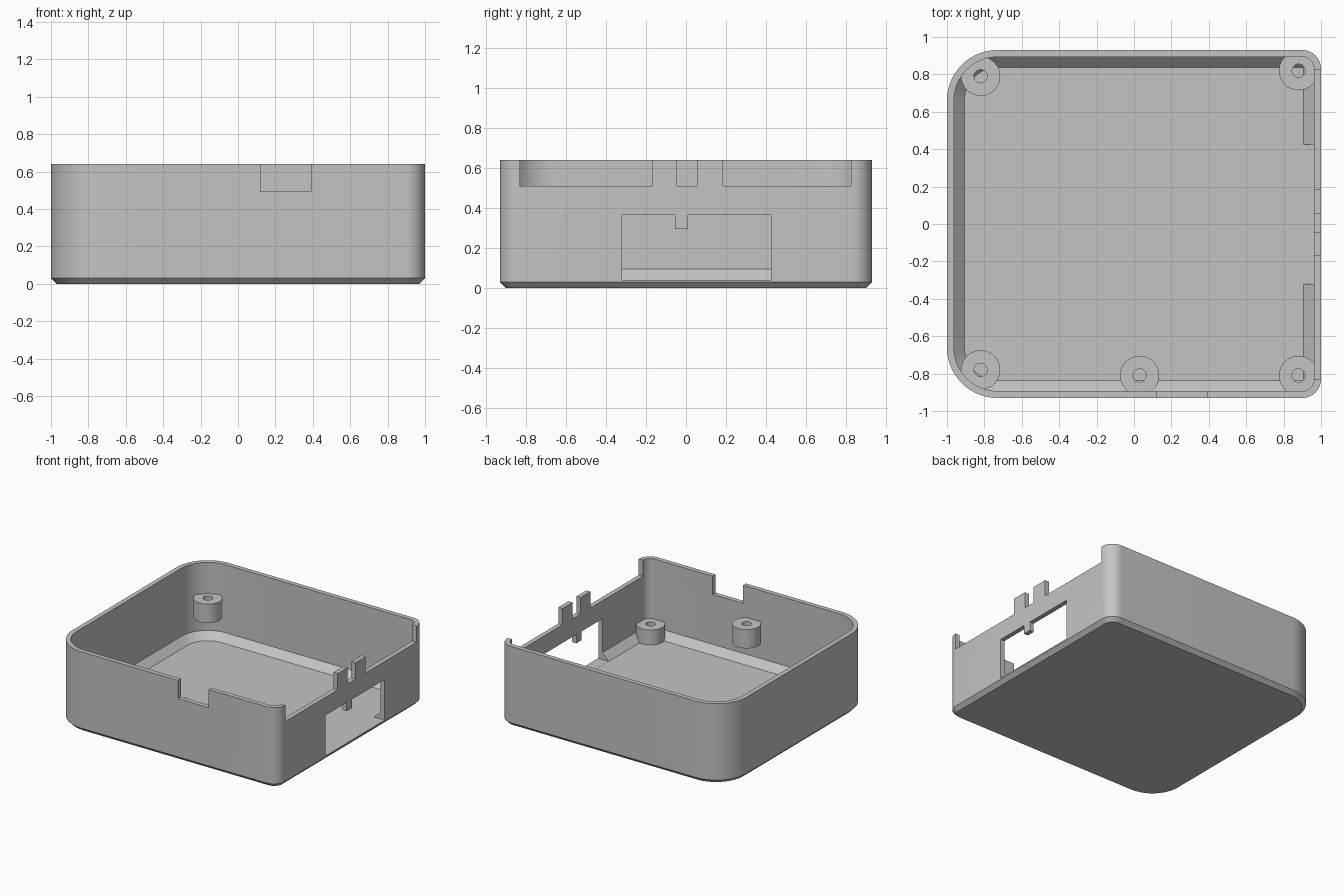
import bpy, bmesh, math

cube = bpy.data.objects.get("Cube")
if cube:
    bpy.data.objects.remove(cube, do_unlink=True)

HALF_X, HALF_Y, HEIGHT = 1.0, 0.93, 0.64
WALL, FLOOR, FILLET = 0.037, 0.04, 0.056

grey = bpy.data.materials.new("light grey plastic")
grey.use_nodes = True
colour = (0.55, 0.55, 0.55, 1)
grey.diffuse_color = colour
grey.node_tree.nodes["Principled BSDF"].inputs["Base Color"].default_value = colour


def outline(inset, z, steps=16):
    """Rounded rectangle: wide corners at -x, tight corners at +x."""
    points = []
    for i, (sx, sy) in enumerate([(1, 1), (-1, 1), (-1, -1), (1, -1)]):
        radius = 0.1 if sx > 0 else 0.27
        cx, cy = sx * (HALF_X - radius), sy * (HALF_Y - radius)
        r = radius - inset
        for k in range(steps + 1):
            a = math.pi / 2 * (i + k / steps)
            points.append((cx + r * math.cos(a), cy + r * math.sin(a), z))
    return points


def circle(x, y, r, z, steps=40):
    angles = [2 * math.pi * k / steps for k in range(steps)]
    return [(x + r * math.cos(a), y + r * math.sin(a), z) for a in angles]


def loft(name, rings, closed=False):
    """Skin a list of rings; cap the ends, or join last to first."""
    bm = bmesh.new()
    loops = [[bm.verts.new(p) for p in ring] for ring in rings]
    n = len(loops[0])
    pairs = list(zip(loops, loops[1:]))
    if closed:
        pairs.append((loops[-1], loops[0]))
    else:
        bm.faces.new(loops[0][::-1])
        bm.faces.new(loops[-1])
    for a, b in pairs:
        for k in range(n):
            m = (k + 1) % n
            bm.faces.new((a[k], a[m], b[m], b[k]))
    bmesh.ops.recalc_face_normals(bm, faces=bm.faces)
    mesh = bpy.data.meshes.new(name)
    bm.to_mesh(mesh)
    bm.free()
    obj = bpy.data.objects.new(name, mesh)
    bpy.context.collection.objects.link(obj)
    mesh.materials.append(grey)
    return obj


def box(name, x0, x1, y0, y1, z0, z1):
    return loft(name, [[(x0, y0, z), (x1, y0, z), (x1, y1, z), (x0, y1, z)]
                       for z in (z0, z1)])


def smooth(obj):
    bpy.ops.object.select_all(action='DESELECT')
    obj.select_set(True)
    bpy.context.view_layer.objects.active = obj
    bpy.ops.object.shade_smooth_by_angle(angle=math.radians(30))


# Open tray: chamfered base, thin wall and sloped inner floor edge
tray = loft("tray", [
    outline(0.03, 0), outline(0, 0.03), outline(0, HEIGHT),
    outline(WALL, HEIGHT), outline(WALL, FLOOR + FILLET),
    outline(WALL + FILLET, FLOOR)])

# Rim notches and the port window
cutters = [box("front_notch_cutter", 0.12, 0.39, -1.1, -0.86, 0.495, 0.8),
           box("window_cutter", 0.88, 1.1, -0.32, 0.425, FLOOR + 0.0005, 0.365)]
for y0, y1 in [(-0.83, -0.17), (-0.045, 0.055), (0.185, 0.825)]:
    cutters.append(box("side_notch_cutter", 0.9, 1.1, y0, y1, 0.51, 0.8))
for cutter in cutters:
    cutter.hide_render = True
    mod = tray.modifiers.new("cut", 'BOOLEAN')
    mod.operation, mod.solver, mod.object = 'DIFFERENCE', 'EXACT', cutter
bpy.context.view_layer.update()
cut_mesh = bpy.data.meshes.new_from_object(
    tray.evaluated_get(bpy.context.evaluated_depsgraph_get()))
tray.modifiers.clear()
tray.data = cut_mesh
for cutter in cutters:
    bpy.data.objects.remove(cutter, do_unlink=True)
smooth(tray)

# Small tab hanging into the window
box("window_tab", HALF_X - WALL, HALF_X, -0.055, 0.01, 0.295, 0.365)

# Screw bosses: three high on the walls, two standing on the floor
bosses = [("back_corner_boss", -0.82, 0.79, 0.24, 0.39),
          ("front_corner_boss", -0.82, -0.78, 0.24, 0.39),
          ("front_middle_boss", 0.03, -0.81, 0.24, 0.39),
          ("back_floor_boss", 0.88, 0.82, FLOOR, 0.16),
          ("front_floor_boss", 0.88, -0.81, FLOOR, 0.16)]
for name, x, y, z0, z1 in bosses:
    smooth(loft(name, [circle(x, y, 0.105, z0), circle(x, y, 0.105, z1),
                       circle(x, y, 0.035, z1), circle(x, y, 0.035, z0)], closed=True))
